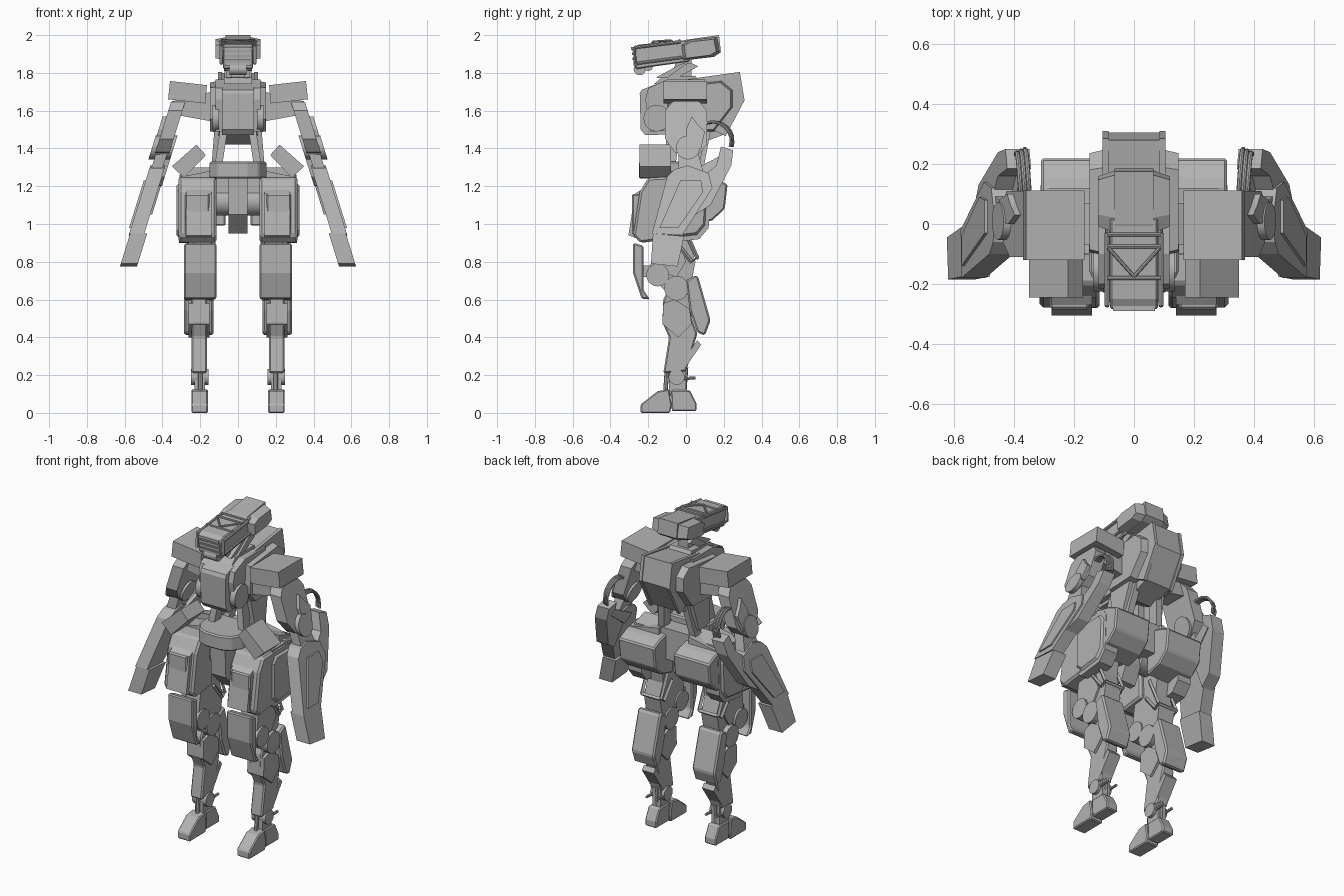
import bpy, bmesh, math
from mathutils import Vector

grey = bpy.data.materials.new("plain grey")
grey.diffuse_color = (0.45, 0.45, 0.45, 1)
ARM = (0.31, 1.63, 0.325)   # outward lean of the arm: slope, start height, start x


def finish(name, bm, mirror, bevel=0, smooth=False):
    bmesh.ops.recalc_face_normals(bm, faces=bm.faces)
    me = bpy.data.meshes.new(name)
    bm.to_mesh(me)
    bm.free()
    me.materials.append(grey)
    o = bpy.data.objects.new(name, me)
    bpy.context.collection.objects.link(o)
    if smooth:
        bpy.ops.object.select_all(action='DESELECT')
        o.select_set(True)
        bpy.context.view_layer.objects.active = o
        bpy.ops.object.shade_smooth_by_angle()
    if bevel:
        b = o.modifiers.new("Bevel", 'BEVEL')
        b.width, b.segments = bevel, 1
    if mirror:
        o.modifiers.new("Mirror", 'MIRROR')
    return o


def prism(name, pts, a, b, axis='x', mirror=True, taper=(1, 1), lean=None, bevel=0, smooth=False):
    """Extrude a profile from a to b: x uses (y,z), y uses (x,z), z uses (x,y)."""
    bm = bmesh.new()
    cu = sum(p[0] for p in pts) / len(pts)
    cv = sum(p[1] for p in pts) / len(pts)
    rings = []
    for w, t in ((a, taper[0]), (b, taper[1])):
        ring = []
        for u, v in pts:
            u, v = cu + (u - cu) * t, cv + (v - cv) * t
            co = {'x': (w, u, v), 'y': (u, w, v), 'z': (u, v, w)}[axis]
            if lean:
                co = (co[0] + lean[2] + lean[0] * (lean[1] - co[2]), co[1], co[2])
            ring.append(bm.verts.new(co))
        rings.append(ring)
    n = len(pts)
    bm.faces.new(rings[0])
    bm.faces.new(rings[1])
    for i in range(n):
        j = (i + 1) % n
        bm.faces.new((rings[0][i], rings[0][j], rings[1][j], rings[1][i]))
    return finish(name, bm, mirror, bevel, smooth)


def box(name, x, y, z, **k):
    return prism(name, [(y[0], z[0]), (y[1], z[0]), (y[1], z[1]), (y[0], z[1])], x[0], x[1], **k)


def disc(name, y, z, r, a, b, n=24, **k):
    pts = [(y + r * math.cos(2 * math.pi * i / n), z + r * math.sin(2 * math.pi * i / n)) for i in range(n)]
    return prism(name, pts, a, b, smooth=True, **k)


def tube(name, pts, r, n=8, mirror=True):
    bm = bmesh.new()
    pts = [Vector(p) for p in pts]
    prev = None
    for i, p in enumerate(pts):
        q = (pts[min(i + 1, len(pts) - 1)] - pts[max(i - 1, 0)]).to_track_quat('Z', 'Y')
        ring = [bm.verts.new(p + q @ Vector((r * math.cos(t), r * math.sin(t), 0)))
                for t in (2 * math.pi * j / n for j in range(n))]
        if prev:
            for j in range(n):
                bm.faces.new((prev[j], prev[j - 1], ring[j - 1], ring[j]))
        else:
            bm.faces.new(ring)
        prev = ring
    bm.faces.new(prev)
    return finish(name, bm, mirror, 0, n > 6)


# Head: front sensor box, rear housing, side housings
prism("head_front", [(-.285, 1.93), (-.25, 1.95), (.02, 1.975), (.02, 1.86), (-.2, 1.83), (-.265, 1.82)],
      -.08, .08, mirror=False, bevel=.006)
prism("head_rear", [(-.03, 1.965), (0, 1.975), (.175, 2.0), (.185, 1.91), (.15, 1.885), (-.02, 1.865)],
      -.065, .065, mirror=False)
prism("head_side_housing", [(-.03, 1.95), (.02, 1.975), (.165, 1.99), (.18, 1.91), (.14, 1.885), (-.02, 1.865)],
      .06, .12, taper=(1, .8))
for i in range(4):
    z = 1.84 + .027 * i
    box(f"visor_slat_{i}", (-.07, .07), (-.29 + .004 * (3 - i), -.24), (z, z + .015), mirror=False)
tube("head_side_rail", [(.09, -.27, 1.85), (.09, -.27, 1.935), (.09, -.03, 1.965)], .009)
tube("head_lower_rail", [(.088, -.26, 1.85), (.088, .0, 1.885)], .008)
for i, y in enumerate((-.035, -.075, -.18)):
    z = 1.975 + y * .1
    tube(f"head_crossbar_{i}", [(-.09, y, z), (.09, y, z)], .007, mirror=False)
tube("head_brace", [(.085, -.08, 1.972), (.0, -.175, 1.965)], .006)
disc("chin_sensor", -.245, 1.82, .032, -.045, .045, mirror=False)
disc("jaw_pivot", -.2, 1.835, .025, .05, .075)

# Neck: stacked slanting plates
prism("neck_column", [(-.08, 1.74), (.03, 1.74), (.03, 1.88), (-.05, 1.88)], -.035, .035, mirror=False)
for i, (a, b) in enumerate(((-.16, .03), (-.1, .055))):
    prism(f"neck_link_{i}", [(a, 1.775), (a + .05, 1.77), (b + .01, 1.835), (b - .03, 1.855), (b - .06, 1.845)],
          .035 + .01 * i, .06 + .012 * i)
prism("collar", [(-.17, 1.74), (.07, 1.75), (.05, 1.785), (-.13, 1.775)], -.075, .075, mirror=False)

# Torso: chest, rear body, side panels, round side vents
prism("chest", [(-.245, 1.69), (-.235, 1.71), (-.12, 1.755), (.05, 1.765), (.05, 1.48), (-.215, 1.47), (-.24, 1.5)],
      -.085, .085, mirror=False)
prism("chest_rim", [(-.215, 1.66), (-.2, 1.72), (-.1, 1.765), (.1, 1.765), (.1, 1.5), (-.19, 1.49)], .075, .118)
prism("back_body", [(.0, 1.755), (.28, 1.8), (.305, 1.655), (.205, 1.475), (.06, 1.42), (-.03, 1.47)],
      -.085, .085, mirror=False)
prism("back_rail", [(.0, 1.765), (.285, 1.805), (.31, 1.655), (.21, 1.465), (.14, 1.5), (.2, 1.66)], .085, .105)
prism("torso_flank", [(-.1, 1.73), (.19, 1.76), (.25, 1.71), (.25, 1.62), (.15, 1.49), (-.05, 1.48), (-.11, 1.55)],
      .09, .148, taper=(1, .92))
disc("chest_vent", -.155, 1.56, .07, .1, .135)

# Waist struts, belt and pelvis
for i, (y0, y1) in enumerate(((-.1, -.12), (.06, .03))):
    prism(f"waist_strut_{i}", [(y0, 1.49), (y0 + .07, 1.49), (y1 + .06, 1.28), (y1, 1.28)],
          -.02, .02, lean=(.15, 1.5, .075))
prism("waist_side_plate", [(-.06, 1.52), (.12, 1.52), (.07, 1.32), (-.03, 1.32)], .1, .125, lean=(.08, 1.5, 0))
prism("belt", [(-.15, 0), (-.15, -.16), (-.11, -.225), (-.05, -.25), (.05, -.25), (.11, -.225), (.15, -.16), (.15, 0)],
      1.24, 1.33, axis='z', mirror=False, bevel=.008)
box("pelvis", (-.11, .11), (-.1, .1), (1.1, 1.29), mirror=False)
prism("crotch_guard", [(-.2, 1.26), (0, 1.26), (0, 1.06), (-.05, .95), (-.09, .95), (-.19, 1.05)],
      -.05, .05, mirror=False)
disc("hip_joint", -.04, 1.12, .075, .04, .2)
prism("hip_bar", [(.1, 1.29), (.3, 1.25), (.3, 1.17), (.1, 1.16)], -.1, .12, axis='y')
prism("hip_flap", [(.22, 1.42), (.17, 1.365), (.285, 1.245), (.35, 1.305)], -.245, -.08, axis='y')

# Hip armour: front, outer side, rear boxes
prism("front_skirt", [(-.245, 1.17), (-.2, 1.245), (-.09, 1.25), (-.08, .92), (-.24, .9), (-.28, .94)], .115, .315, bevel=.012)
box("front_skirt_panel", (.15, .28), (-.285, -.2), (.94, 1.16), bevel=.008)
prism("front_skirt_face", [(-.27, 1.16), (-.24, 1.18), (-.25, .92), (-.305, .94)], .14, .275)
side = [(-.14, 1.2), (-.1, 1.24), (.1, 1.24), (.13, 1.2), (.12, .98), (.07, .92), (-.09, .9), (-.14, .94)]
prism("side_skirt", side, .22, .312)
prism("side_skirt_panel", side, .312, .325, taper=(.85, .78))
prism("rear_skirt", [(.03, 1.27), (.155, 1.24), (.22, 1.21), (.205, 1.08), (.14, 1.02), (.03, .99)], .065, .31, bevel=.008)
prism("rear_skirt_lip", [(0, 1.3), (.1, 1.27), (.1, 1.23), (0, 1.23)], .1, .28)
for x in (.13, .26):
    tube("thigh_frame_side", [(x, -.02, 1.0), (x, .06, .82), (x, .03, .8), (x, -.05, .9)], .011, n=4)
tube("thigh_frame_bar", [(.13, .06, .82), (.26, .06, .82)], .011, n=4)

# Legs: thigh, knee, shin
prism("thigh", [(-.13, 1.1), (.05, 1.1), (.02, .9), (.05, .8), (.03, .7), (-.08, .62), (-.19, .72), (-.17, .86)], .14, .25)
prism("thigh_outer_plate", [(-.17, .92), (-.03, .9), (0, .8), (-.05, .72), (-.19, .76)], .235, .262)
disc("upper_knee_disc", -.15, .73, .06, .13, .275)
disc("knee_disc", -.05, .66, .065, .13, .28)
prism("knee_guard", [(-.28, .9), (-.225, .885), (-.225, .65), (-.19, .6), (-.235, .605), (-.28, .74)], .115, .285, bevel=.008)
box("knee_guard_arm", (.16, .24), (-.24, -.13), (.72, .78))
prism("shin", [(-.12, .6), (-.08, .68), (.03, .68), (.03, .5), (.06, .42), (.0, .22), (-.12, .21), (-.09, .4), (-.125, .48)],
      .165, .245, bevel=.008)
prism("shin_side_plate", [(-.12, .58), (-.06, .6), (.02, .55), (.03, .47), (-.04, .4), (-.125, .47)], .15, .262)
prism("calf_guard", [(.0, .7), (.05, .73), (.065, .72), (.13, .49), (.1, .41), (.06, .425), (.02, .54)],
      .13, .285, bevel=.01)
prism("heel_plate", [(.06, .385), (.08, .36), (-.01, .23), (-.035, .245)], .165, .245)

# Ankles and feet
disc("ankle_disc", -.05, .19, .042, .155, .25)
box("ankle_block", (.175, .23), (-.09, 0), (.09, .25))
tube("ankle_pin", [(.17, -.05, .18), (.17, .05, .185)], .008)
tube("ankle_outer_pin", [(.235, -.05, .18), (.235, .05, .185)], .008)
for y in (-.1, .0):
    tube("ankle_piston", [(.2, y, .24), (.2, y - .01, .1)], .012)
prism("toe", [(-.24, 0), (-.24, .045), (-.15, .115), (-.09, .125), (-.075, .04), (-.085, 0)], .16, .247, bevel=.006)
prism("heel", [(-.075, .01), (-.08, .12), (.02, .12), (.055, .05), (.055, .01)], .165, .242, bevel=.006)

# Shoulders
prism("shoulder_axle", [(.12, 1.71), (.2, 1.68), (.35, 1.65), (.34, 1.58), (.12, 1.54)], -.07, .07, axis='y')
prism("shoulder_pad", [(.165, 1.735), (.36, 1.757), (.37, 1.66), (.172, 1.638)], -.12, .112, axis='y')

# Arms: every part follows the same outward lean
prism("upper_arm", [(-.11, 1.6), (-.075, 1.645), (.075, 1.645), (.11, 1.6), (.11, 1.42), (.055, 1.355), (-.06, 1.38), (-.11, 1.45)],
      -.04, .035, lean=ARM)
prism("upper_arm_plate", [(.0, 1.5), (.03, 1.57), (.06, 1.53), (.1, 1.49), (.08, 1.4), (.01, 1.4)], .03, .055, lean=ARM)
disc("elbow_disc", .01, 1.405, .063, -.055, .06, lean=ARM)
prism("elbow_link", [(-.04, 1.39), (.06, 1.39), (.1, 1.25), (-.04, 1.22)], -.03, .03, lean=ARM)
prism("forearm", [(-.1, 1.25), (-.06, 1.29), (.01, 1.31), (.12, 1.27), (.14, 1.19), (-.02, .94), (-.18, .95)],
      -.04, .04, lean=ARM)
prism("forearm_plate", [(-.03, 1.23), (.08, 1.23), (.09, 1.17), (-.04, .98), (-.14, .98)], .035, .05, lean=ARM)
prism("elbow_guard", [(.185, 1.41), (.25, 1.39), (.24, 1.31), (.13, 1.1), (.05, 1.05), (.03, 1.2), (.16, 1.31)],
      -.05, .03, lean=ARM)
prism("forearm_strut", [(-.03, 1.25), (.02, 1.2), (.21, 1.33), (.18, 1.36)], -.055, -.03, lean=ARM)
prism("hand", [(-.175, .95), (-.01, .935), (-.045, .775), (-.185, .79)], -.055, .035, lean=ARM)

# Elbow cables
for i in range(3):
    x = .35 + .014 * i
    pts = []
    for s in range(9):
        t = math.pi * (.62 - .72 * s / 8)
        pts.append((x + .002 * s, .15 + .1 * math.cos(t) - .006 * i, 1.44 + .1 * math.sin(t)))
    tube(f"elbow_cable_{i}", pts, .008)
